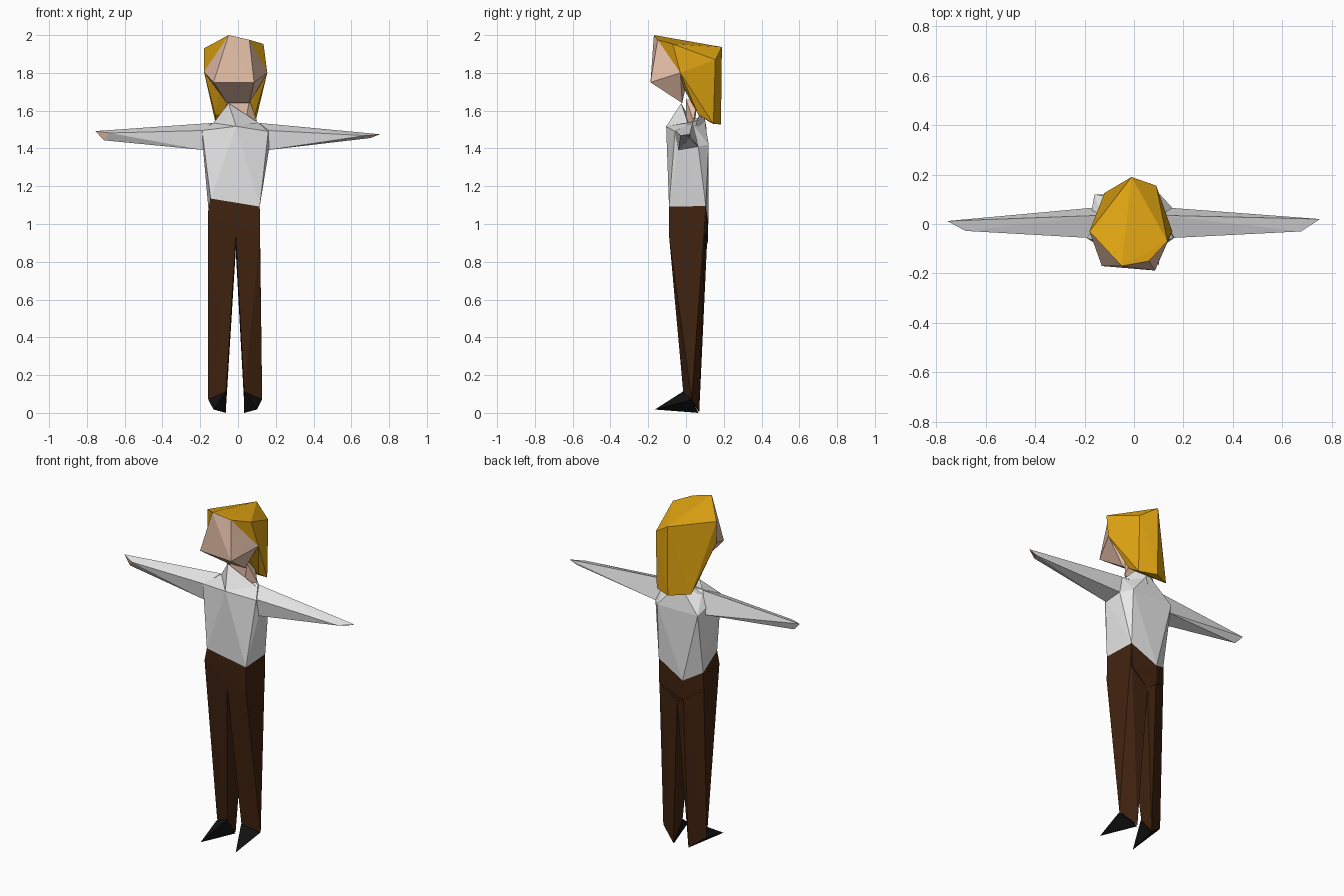
import bpy
import bmesh

default = bpy.data.objects.get("Cube")
if default:
    bpy.data.objects.remove(default, do_unlink=True)


def material(name, rgb):
    mat = bpy.data.materials.new(name)
    mat.use_nodes = True
    mat.diffuse_color = (*rgb, 1)
    bsdf = mat.node_tree.nodes["Principled BSDF"]
    bsdf.inputs["Base Color"].default_value = (*rgb, 1)
    bsdf.inputs["Roughness"].default_value = 0.8
    return mat


SKIN = material("skin", (0.80, 0.53, 0.40))
HAIR = material("golden_hair", (0.76, 0.38, 0.006))
SHIRT = material("white_shirt", (0.80, 0.80, 0.80))
TROUSERS = material("dark_brown_trousers", (0.053, 0.017, 0.005))
SHOES = material("black_shoes", (0.006, 0.006, 0.006))


def faceted(name, points, *mats, rule=None):
    """Flat-faced solid wrapped around a few corner points."""
    bm = bmesh.new()
    for p in points:
        bm.verts.new(p)
    res = bmesh.ops.convex_hull(bm, input=bm.verts)
    loose = {v for v in res["geom_interior"] + res["geom_unused"]
             if isinstance(v, bmesh.types.BMVert)}
    bmesh.ops.delete(bm, geom=list(loose), context="VERTS")
    bmesh.ops.recalc_face_normals(bm, faces=bm.faces)
    if rule:
        for f in bm.faces:
            f.material_index = rule(f)
    mesh = bpy.data.meshes.new(name)
    bm.to_mesh(mesh)
    bm.free()
    for m in mats:
        mesh.materials.append(m)
    obj = bpy.data.objects.new(name, mesh)
    bpy.context.collection.objects.link(obj)
    return obj


# Head: slanted face, narrow chin, back tucked under the hair
faceted("head", [
    (-0.05, -0.17, 2.0), (0.06, -0.15, 1.975),
    (-0.13, -0.17, 1.75), (0.085, -0.188, 1.75),
    (-0.18, -0.03, 1.805), (0.155, -0.03, 1.80),
    (-0.06, -0.02, 1.64), (0.06, -0.02, 1.64),
    (-0.05, 0.02, 1.82), (0.05, 0.02, 1.82)], SKIN)

# Hair: sloping crown and a long back
faceted("hair", [
    (-0.05, -0.17, 2.0), (0.06, -0.15, 1.975),
    (0.135, -0.07, 1.953), (-0.18, -0.03, 1.93),
    (-0.18, -0.03, 1.805), (0.155, -0.03, 1.80),
    (-0.01, 0.19, 1.937), (0.09, 0.155, 1.87),
    (-0.12, 0.07, 1.58), (0.09, 0.065, 1.58),
    (-0.12, 0.125, 1.54), (0.09, 0.145, 1.53), (-0.01, 0.185, 1.527)], HAIR)

# Neck
faceted("neck", [
    (-0.05, 0.0, 1.65), (0.06, 0.0, 1.66), (-0.05, 0.06, 1.65), (0.06, 0.06, 1.66),
    (-0.10, 0.05, 1.56), (0.10, 0.04, 1.545), (0.04, 0.0, 1.53), (-0.06, 0.0, 1.53)], SKIN)

# Shirt: uneven hem shared with the trousers, then chest and shoulders
hem = [(-0.145, -0.085, 1.135), (0.115, -0.09, 1.092), (0.105, 0.105, 1.095),
       (-0.06, 0.118, 1.01), (-0.155, 0.06, 1.06)]
faceted("shirt_body", hem + [
    (-0.01, -0.105, 1.517), (0.16, -0.058, 1.49), (-0.19, -0.058, 1.495),
    (0.165, -0.04, 1.40), (-0.185, -0.04, 1.40), (0.155, 0.065, 1.41),
    (-0.16, 0.12, 1.42), (0.105, 0.12, 1.42),
    (-0.13, 0.03, 1.535), (0.11, 0.03, 1.535), (-0.02, 0.095, 1.57)], SHIRT)
faceted("collar_front", [
    (-0.05, -0.025, 1.64), (-0.01, -0.105, 1.517), (-0.13, 0.03, 1.535),
    (0.11, 0.01, 1.535), (-0.05, 0.0, 1.53)], SHIRT)
faceted("collar_back", [
    (0.0, 0.085, 1.63), (-0.14, 0.05, 1.52), (0.11, 0.05, 1.52),
    (0.0, 0.11, 1.50)], SHIRT)


# Arms: tapering sleeves closed by a small skin-coloured hand face
def arm(name, s, chest, tips):
    base = [(s * (chest - 0.05), 0.035, 1.535), (s * chest, -0.056, 1.495),
            (s * chest, -0.04, 1.392), (s * (chest - 0.01), 0.065, 1.41)]
    faceted(name, base + tips, SHIRT, SKIN,
            rule=lambda f: int(abs(f.calc_center_median().x) > 0.6))


arm("left_arm", 1, 0.162,
    [(0.752, 0.02, 1.475), (0.675, -0.03, 1.468), (0.70, 0.02, 1.455)])
arm("right_arm", -1, 0.185,
    [(-0.755, 0.012, 1.492), (-0.68, -0.028, 1.482), (-0.71, 0.0, 1.443)])

# Trousers: hips, then two tapering legs ending in pointed cuffs
crotch = [(-0.012, -0.085, 0.93), (-0.012, 0.10, 0.86)]
faceted("hips", hem + crotch + [
    (-0.16, -0.085, 1.06), (0.116, -0.09, 0.95), (0.1, 0.108, 0.95),
    (-0.157, 0.06, 0.95), (-0.06, 0.115, 0.9)], TROUSERS)

leg_tops = {
    1: [(0.115, -0.09, 1.09), (0.105, 0.105, 1.09), (0.116, -0.09, 0.94)],
    -1: [(-0.16, -0.085, 1.06), (-0.157, 0.06, 1.04), (-0.06, 0.115, 0.98)]}

# Legs and wedge-shaped shoes, set out either side of the centre line
for side, tops in leg_tops.items():
    word = "left" if side == 1 else "right"

    def at(offset, y, z):
        return (-0.015 + side * offset, y, z)

    ankle = [at(0.048, -0.015, 0.112), at(0.143, 0.03, 0.073), at(0.05, 0.07, 0.004)]
    faceted(word + "_leg", tops + crotch + ankle, TROUSERS)
    faceted(word + "_shoe",
            [at(0.047, -0.016, 0.113), at(0.142, 0.028, 0.07),
             at(0.115, -0.165, 0.018), at(0.048, 0.066, 0.0)], SHOES)
